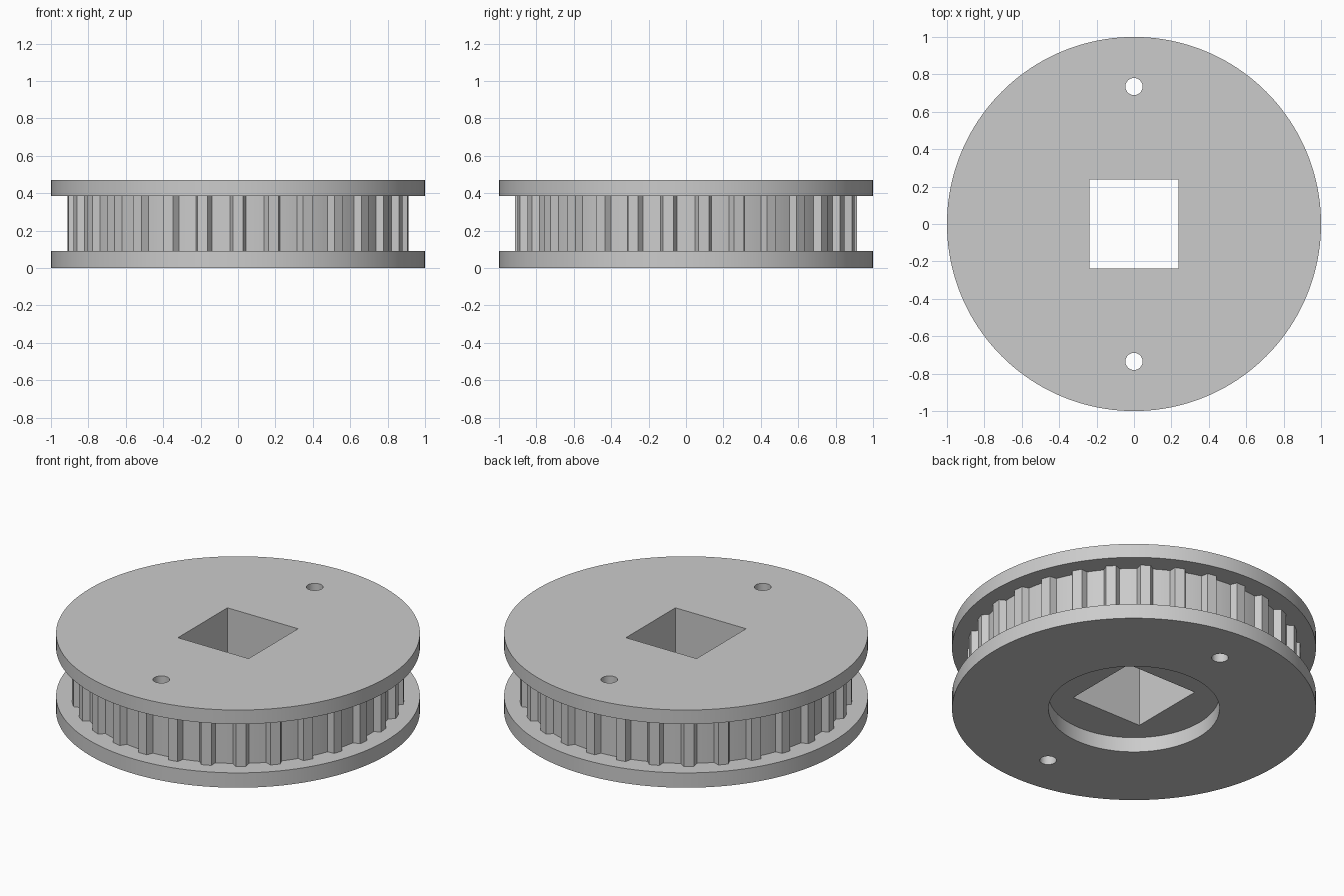
import bpy, bmesh, math

if "Cube" in bpy.data.objects:
    bpy.data.objects.remove(bpy.data.objects["Cube"], do_unlink=True)

# Heights of the layers
LOWER_TOP, CORE_TOP, TOP = 0.09, 0.386, 0.471
TEETH, TIP_R, ROOT_R = 30, 0.915, 0.877
TIP_HALF, BASE_HALF = 0.028, 0.044

grey = bpy.data.materials.new("plain grey")
grey.use_nodes = True
colour = (0.6, 0.6, 0.6, 1)
grey.diffuse_color = colour
grey.node_tree.nodes["Principled BSDF"].inputs["Base Color"].default_value = colour


def circle(radius, count, cx=0, cy=0):
    return [(cx + radius * math.cos(math.tau * i / count),
             cy + radius * math.sin(math.tau * i / count)) for i in range(count)]


def prism(name, outline, z0, z1):
    """Extrude a flat outline from z0 to z1."""
    bm = bmesh.new()
    face = bm.faces.new([bm.verts.new((x, y, z0)) for x, y in outline])
    result = bmesh.ops.extrude_face_region(bm, geom=[face])
    top = [v for v in result["geom"] if isinstance(v, bmesh.types.BMVert)]
    bmesh.ops.translate(bm, verts=top, vec=(0, 0, z1 - z0))
    bmesh.ops.recalc_face_normals(bm, faces=bm.faces)
    mesh = bpy.data.meshes.new(name)
    bm.to_mesh(mesh)
    bm.free()
    mesh.materials.append(grey)
    obj = bpy.data.objects.new(name, mesh)
    bpy.context.collection.objects.link(obj)
    return obj


def select_only(obj):
    bpy.ops.object.select_all(action="DESELECT")
    obj.select_set(True)
    bpy.context.view_layer.objects.active = obj


def cut(obj, outlines):
    """Cut each outline right through the part."""
    for outline in outlines:
        cutter = prism("cutter", outline, -0.2, TOP + 0.2)
        cutter.hide_render = True
        select_only(obj)
        mod = obj.modifiers.new("hole", "BOOLEAN")
        mod.operation, mod.solver, mod.object = "DIFFERENCE", "EXACT", cutter
        bpy.ops.object.modifier_apply(modifier=mod.name)
        bpy.data.objects.remove(cutter, do_unlink=True)
    select_only(obj)
    bpy.ops.object.shade_smooth_by_angle(angle=math.radians(25))


def toothed_outline():
    """Tapered teeth joined by root arcs, with a tooth at the front centre."""
    points = []
    step = math.tau / TEETH
    base_angle = math.asin(BASE_HALF / ROOT_R)
    tip_angle = math.asin(TIP_HALF / TIP_R)
    for k in range(TEETH):
        mid = math.pi / 2 + k * step
        polar = [(ROOT_R, -base_angle), (TIP_R, -tip_angle), (TIP_R, tip_angle)]
        gap = step - 2 * base_angle
        polar += [(ROOT_R, base_angle + gap * i / 4) for i in range(4)]
        points += [(r * math.cos(mid + a), r * math.sin(mid + a)) for r, a in polar]
    return points


# Openings
half = 0.237
square = [(-half, -half), (half, -half), (half, half), (-half, half)]
pin_holes = [circle(0.046, 32, 0, side * 0.735) for side in (-1, 1)]
recess = circle(0.47, 96)

# Lower flange with the wide round recess
cut(prism("lower_flange", circle(1, 160), 0, LOWER_TOP), [recess] + pin_holes)

# Toothed core with the square shaft hole
cut(prism("toothed_core", toothed_outline(), LOWER_TOP, CORE_TOP), [square] + pin_holes)

# Upper flange
cut(prism("upper_flange", circle(1, 160), CORE_TOP, TOP), [square] + pin_holes)
